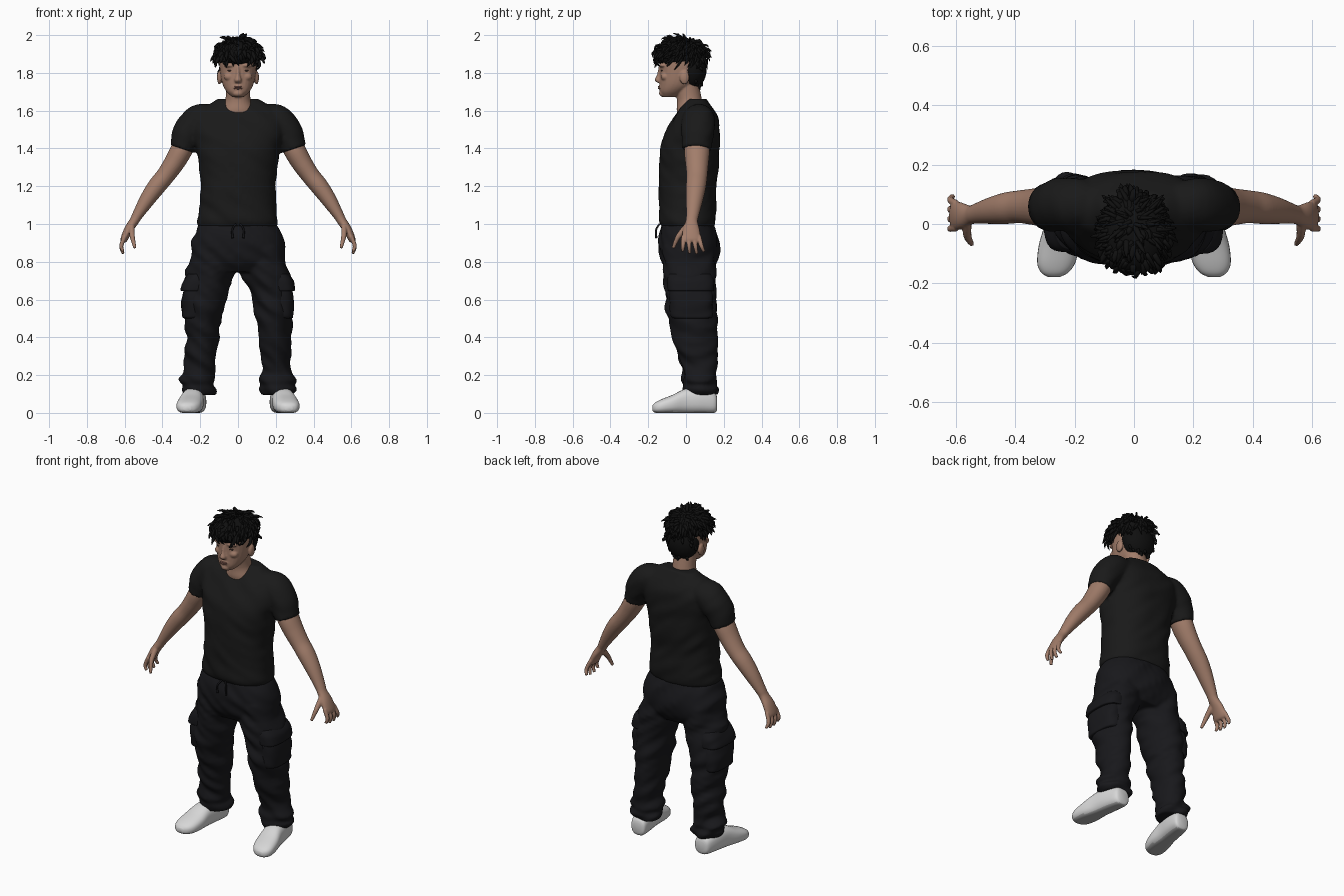
import bpy, bmesh, math, random
from mathutils import Vector, Matrix, noise

random.seed(4)
cube = bpy.data.objects.get("Cube")
if cube:
    bpy.data.objects.remove(cube)

X, Y, Z = Vector((1, 0, 0)), Vector((0, 1, 0)), Vector((0, 0, 1))


def material(name, r, g, b):
    m = bpy.data.materials.new(name)
    m.use_nodes = True
    m.diffuse_color = (r, g, b, 1)
    bsdf = m.node_tree.nodes["Principled BSDF"]
    bsdf.inputs["Base Color"].default_value = (r, g, b, 1)
    bsdf.inputs["Roughness"].default_value = 0.8
    return m


SKIN = material("skin", 0.36, 0.205, 0.145)
LIPS = material("lips", 0.25, 0.115, 0.09)
EYES = material("eyes", 0.06, 0.035, 0.03)
SHIRT = material("black_cotton", 0.010, 0.010, 0.010)
PANTS = material("charcoal_cloth", 0.009, 0.009, 0.011)
HAIR = material("black_hair", 0.005, 0.005, 0.005)
SHOE = material("white_leather", 0.68, 0.68, 0.68)
SOLE = material("grey_rubber", 0.42, 0.42, 0.42)


def spline(rows, steps):
    """Catmull-Rom through rows of equal length."""
    out = []
    for i in range(len(rows) - 1):
        a, b, c, d = (rows[max(i - 1, 0)], rows[i], rows[i + 1], rows[min(i + 2, len(rows) - 1)])
        for k in range(steps):
            t = k / steps
            out.append([q + t / 2 * (r - p + t * (2 * p - 5 * q + 4 * r - s + t * (3 * (q - r) + s - p)))
                        for p, q, r, s in zip(a, b, c, d)])
    return out + [list(rows[-1])]


def loft(bm, rows, axes=None, side=1, sq=2, seg=28, steps=5, folds=0):
    """Skin rings (x, y, z, radius a, radius b); rings follow the path if axes is None."""
    rows = spline(rows, steps)
    pts = [Vector((r[0] * side, r[1], r[2])) for r in rows]
    up = Z if abs((pts[-1] - pts[0]).normalized().y) > 0.8 else Y
    rings = []
    for i, (p, row) in enumerate(zip(pts, rows)):
        if axes:
            a, b = axes
        else:
            t = (pts[min(i + 1, len(pts) - 1)] - pts[max(i - 1, 0)]).normalized()
            a = up.cross(t).normalized()
            b = t.cross(a)
        ring = []
        for k in range(seg):
            c, s = math.cos(k * math.tau / seg), math.sin(k * math.tau / seg)
            d = (a * math.copysign(abs(c) ** (2 / sq), c) * row[3]
                 + b * math.copysign(abs(s) ** (2 / sq), s) * row[4])
            v = p + d
            if folds:
                v += d.normalized() * folds * noise.noise(Vector((v.x * 7, v.y * 7, v.z * 17 + v.x * 12)))
            ring.append(bm.verts.new(v))
        rings.append(ring)
    for r0, r1 in zip(rings, rings[1:]):
        for k in range(seg):
            j = (k + 1) % seg
            bm.faces.new((r0[k], r0[j], r1[j], r1[k]))
    bm.faces.new(rings[0])
    bm.faces.new(rings[-1])


def blob(bm, centre, radii):
    bmesh.ops.create_uvsphere(bm, u_segments=24, v_segments=16, radius=1,
                              matrix=Matrix.Translation(centre) @ Matrix.Diagonal((*radii, 1)))


def finish(name, bm, *mats, voxel=0, relax=2):
    bmesh.ops.recalc_face_normals(bm, faces=bm.faces)
    for f in bm.faces:
        f.smooth = True
    me = bpy.data.meshes.new(name)
    bm.to_mesh(me)
    bm.free()
    ob = bpy.data.objects.new(name, me)
    bpy.context.collection.objects.link(ob)
    for m in mats:
        me.materials.append(m)
    if voxel:
        fuse = ob.modifiers.new("fuse", "REMESH")
        fuse.mode, fuse.voxel_size, fuse.use_smooth_shade = "VOXEL", voxel, True
        soft = ob.modifiers.new("soften", "SMOOTH")
        soft.factor, soft.iterations = 0.5, relax
    return ob


# Head, neck, nose and ears fused into one skin
bm = bmesh.new()
loft(bm, [(0, -.088, 1.672, .03, .035), (0, -.072, 1.70, .06, .066), (0, -.046, 1.74, .082, .093),
          (0, -.026, 1.80, .095, .113), (0, -.02, 1.87, .1, .118), (0, -.02, 1.93, .09, .105),
          (0, -.02, 1.965, .05, .06)], (X, Y), sq=2.2)
loft(bm, [(0, .035, 1.55, .1, .07), (0, .022, 1.60, .088, .071), (0, .018, 1.66, .066, .066),
          (0, 0, 1.75, .066, .066)], (X, Y))
loft(bm, [(0, -.132, 1.835, .009, .012), (0, -.14, 1.79, .011, .014), (0, -.145, 1.762, .019, .021),
          (0, -.14, 1.748, .015, .012)], (X, Y), seg=16)
blob(bm, (0, -.118, 1.692), (.03, .025, .02))
blob(bm, (0, -.128, 1.725), (.032, .017, .018))
for s in (1, -1):
    blob(bm, (s * .098, -.008, 1.775), (.013, .025, .036))
    blob(bm, (s * .045, -.112, 1.78), (.03, .022, .022))
    blob(bm, (s * .04, -.122, 1.84), (.035, .02, .012))
finish("head", bm, SKIN, voxel=.005)

# Lips and narrow eyes
bm = bmesh.new()
for z in (1.727, 1.718):
    blob(bm, (0, -.14, z), (.022, .009, .0048))
finish("lips", bm, LIPS)
bm = bmesh.new()
for s in (1, -1):
    blob(bm, (s * .04, -.127, 1.812), (.017, .006, .004))
finish("eyes", bm, EYES)

# Hair: scalp masses with tufts radiating from the crown
bm = bmesh.new()
masses = [((0, -.03, 1.898), (.114, .138, .084), 330), ((0, .033, 1.82), (.1, .076, .105), 110)]
crown = Vector((0, .02, 2.0))
for centre, radii, count in masses:
    blob(bm, centre, radii)
    for i in range(count):
        n = Vector((random.gauss(0, 1), random.gauss(0, 1), random.gauss(.35, 1))).normalized()
        p = Vector(centre) + Vector([n[k] * radii[k] * .96 for k in range(3)])
        if (count > 200 and n.z < -.3) or (count < 200 and n.y < .1):
            continue
        away = p - crown
        away = (away - n * away.dot(n)).normalized()
        away += Vector([random.uniform(-.6, .6) for k in range(3)])
        size = .024 if count > 200 else .013
        mid = p + away * size + n * .011
        tip = p + away * size * 1.8 + n * random.uniform(-.004, .014)
        loft(bm, [(*p, .010, .008), (*mid, .009, .006), (*tip, .001, .001)], seg=6, steps=2)
finish("hair", bm, HAIR)

# T-shirt: body and sleeves fused
bm = bmesh.new()
loft(bm, [(0, .01, .985, .205, .14), (0, .008, 1.02, .214, .15), (0, .008, 1.1, .204, .15),
          (0, .008, 1.2, .198, .153), (0, .015, 1.3, .205, .156), (0, .02, 1.4, .223, .156),
          (0, .033, 1.48, .248, .145), (0, .05, 1.55, .25, .122), (0, .055, 1.6, .212, .095),
          (0, .057, 1.635, .152, .07), (0, .06, 1.662, .105, .05)],
     (X, Y), sq=2.3, seg=48, folds=.010)
for s in (1, -1):
    loft(bm, [(.13, .068, 1.575, .06, .07), (.205, .068, 1.55, .083, .088), (.262, .062, 1.485, .083, .088),
              (.285, .057, 1.43, .073, .08), (.297, .055, 1.395, .068, .077)], side=s, folds=.006)
finish("t_shirt", bm, SHIRT, voxel=.01, relax=3)

# Trousers: hips and two baggy legs with bunched cuffs fused
bm = bmesh.new()
loft(bm, [(0, .01, 1.0, .2, .138), (0, .01, .94, .235, .155), (0, .017, .87, .252, .16),
          (0, .018, .8, .24, .148), (0, .018, .745, .17, .11)], (X, Y), sq=2.3, seg=48, folds=.014)
for s in (1, -1):
    loft(bm, [(.125, .015, .88, .115, .14), (.15, .018, .73, .124, .138), (.178, .025, .6, .107, .132),
              (.187, .032, .5, .098, .13), (.193, .057, .35, .085, .108), (.2, .07, .23, .081, .09),
              (.208, .072, .175, .097, .092), (.205, .075, .148, .086, .084),
              (.208, .08, .125, .096, .09), (.205, .08, .095, .082, .08)],
         (X, Y), s, seg=40, steps=6, folds=.022)
finish("cargo_trousers", bm, PANTS, voxel=.009)

# Cargo pockets with overlapping flaps
for s, side in ((1, "left"), (-1, "right")):
    bm = bmesh.new()
    loft(bm, [(.222, .03, .50, .062, .095), (.225, .03, .515, .071, .112), (.223, .025, .6, .072, .115),
              (.215, .02, .68, .066, .11)], (X, Y), s, sq=3, folds=.012)
    finish(side + "_cargo_pocket", bm, PANTS)
    bm = bmesh.new()
    loft(bm, [(.222, .024, .645, .07, .115), (.224, .024, .652, .079, .122), (.217, .022, .7, .073, .122),
              (.205, .02, .735, .06, .11)], (X, Y), s, sq=3, folds=.012)
    finish(side + "_pocket_flap", bm, PANTS)

# Waist drawstrings
bm = bmesh.new()
for s in (1, -1):
    loft(bm, [(.012, -.14, 1.0, .005, .005), (.03, -.158, .97, .005, .005), (.028, -.157, .925, .006, .006)],
         side=s, seg=8)
finish("drawstrings", bm, PANTS)

for s, side in ((1, "left"), (-1, "right")):
    # Arm, palm, fingers and thumb
    bm = bmesh.new()
    loft(bm, [(.26, .06, 1.47, .055, .06), (.30, .058, 1.39, .058, .067), (.34, .058, 1.32, .054, .061),
              (.385, .058, 1.255, .049, .055), (.43, .053, 1.2, .048, .053), (.48, .045, 1.13, .041, .045),
              (.53, .035, 1.05, .029, .034), (.55, .03, 1.015, .025, .032), (.58, .028, .97, .023, .044),
              (.603, .028, .92, .019, .05), (.608, .028, .905, .012, .042)], side=s)
    for y in (.068, .041, .014, -.013):
        reach = .838 + abs(y - .03) * .4
        loft(bm, [(.598, y, .935, .012, .013), (.618, y * 1.2, .885, .011, .0115),
                  (.608, y * 1.4, reach, .008, .008)], side=s, seg=12)
    loft(bm, [(.562, .01, .99, .016, .02), (.56, -.04, .935, .014, .014), (.545, -.068, .872, .008, .009)],
         side=s, seg=12)
    finish(side + "_arm", bm, SKIN, voxel=.0045)

    # Shoe, toe turned outward, flattened underneath
    bm = bmesh.new()
    profile = [(.165, .05, .03, .03), (.15, .053, .048, .053), (.08, .065, .058, .068), (0, .062, .06, .066),
               (-.07, .046, .068, .05), (-.13, .034, .064, .038), (-.163, .028, .046, .027),
               (-.178, .025, .02, .014)]
    loft(bm, [(.215 + (.16 - y) * .16, y, z, rx, rz) for y, z, rx, rz in profile], (X, Z), s, sq=2.5)
    for v in bm.verts:
        v.co.z = max(v.co.z, 0)
    bmesh.ops.recalc_face_normals(bm, faces=bm.faces)
    for f in bm.faces:
        f.material_index = int(f.normal.z < -.8 and f.calc_center_median().z < .01)
    finish(side + "_shoe", bm, SHOE, SOLE)
